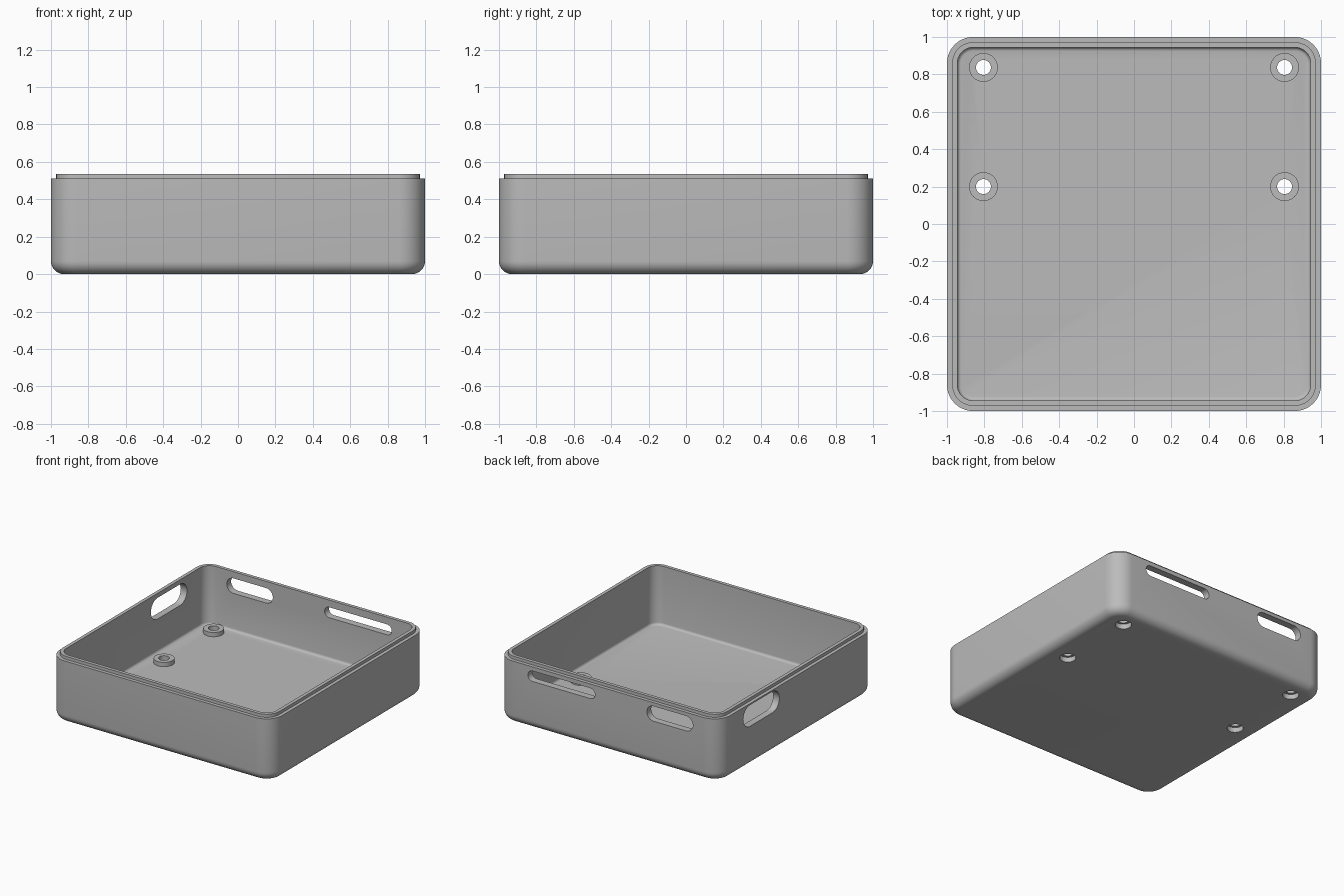
import bpy, bmesh, math
from mathutils import Matrix, Vector

if "Cube" in bpy.data.objects:
    bpy.data.objects.remove(bpy.data.objects["Cube"])

CORNER = 0.86        # centre of the rounded vertical corners
FLOOR, RIM, TOP = 0.055, 0.51, 0.535

grey = bpy.data.materials.new("light grey plastic")
grey.diffuse_color = (0.5, 0.5, 0.5, 1)
grey.use_nodes = True
grey.node_tree.nodes["Principled BSDF"].inputs["Base Color"].default_value = grey.diffuse_color


def make_object(name, bm):
    bmesh.ops.recalc_face_normals(bm, faces=bm.faces)
    mesh = bpy.data.meshes.new(name)
    bm.to_mesh(mesh)
    bm.free()
    mesh.materials.append(grey)
    obj = bpy.data.objects.new(name, mesh)
    bpy.context.collection.objects.link(obj)
    return obj


def loft(name, rings, closed=False):
    """Skin a stack of point loops; cap the ends unless closed."""
    bm = bmesh.new()
    loops = [[bm.verts.new(p) for p in ring] for ring in rings]
    n = len(loops[0])
    pairs = list(zip(loops, loops[1:]))
    if closed:
        pairs.append((loops[-1], loops[0]))
    for a, b in pairs:
        for i in range(n):
            j = (i + 1) % n
            bm.faces.new((a[i], a[j], b[j], b[i]))
    if not closed:
        bm.faces.new(loops[0])
        bm.faces.new(loops[-1])
    return make_object(name, bm)


def rounded_square(inset, z, steps=10):
    r = 0.14 - inset
    pts = []
    for q, (sx, sy) in enumerate(((1, 1), (-1, 1), (-1, -1), (1, -1))):
        for i in range(steps + 1):
            a = math.pi / 2 * (q + i / steps)
            pts.append((sx * CORNER + r * math.cos(a), sy * CORNER + r * math.sin(a), z))
    return pts


def circle(x, y, z, r, n=32):
    return [(x + r * math.cos(2 * math.pi * i / n), y + r * math.sin(2 * math.pi * i / n), z)
            for i in range(n)]


def slot(centre, z, width, height, turn):
    """Stadium-shaped cutter through a wall; turn rotates it about z."""
    r, half = height / 2, (width - height) / 2
    rings = []
    for y in (0.85, 1.1):
        ring = []
        for i in range(26):
            a = math.pi * (i if i < 13 else i - 1) / 12 - math.pi / 2
            side = half if i < 13 else -half
            ring.append((side + centre + r * math.cos(a), y, z + r * math.sin(a)))
        rings.append([Matrix.Rotation(turn, 3, 'Z') @ Vector(p) for p in ring])
    return loft("slot_cutter", rings)


def cut(target, cutter):
    mod = target.modifiers.new("cut", 'BOOLEAN')
    mod.operation, mod.solver, mod.object = 'DIFFERENCE', 'EXACT', cutter
    bpy.context.view_layer.objects.active = target
    bpy.ops.object.modifier_apply(modifier=mod.name)
    bpy.data.objects.remove(cutter, do_unlink=True)


def smooth(obj):
    bpy.ops.object.select_all(action='DESELECT')
    obj.select_set(True)
    bpy.context.view_layer.objects.active = obj
    bpy.ops.object.shade_smooth_by_angle(angle=math.radians(30))


# Tray: outer bottom fillet, wall, stepped lip, inner wall, inner fillet, floor
profile = []
for i in range(9):
    a = math.pi / 2 * i / 8
    profile.append((0.07 - 0.07 * math.sin(a), 0.07 - 0.07 * math.cos(a)))
profile += [(0, RIM), (0.028, RIM), (0.028, TOP), (0.056, TOP)]
for i in range(5):
    a = math.pi / 2 * i / 4
    profile.append((0.076 - 0.02 * math.cos(a), FLOOR + 0.02 - 0.02 * math.sin(a)))
tray = loft("tray", [rounded_square(d, z) for d, z in profile])

# Openings in the back wall and the left wall
cut(tray, slot(0.42, 0.434, 0.604, 0.085, 0))
cut(tray, slot(-0.555, 0.42, 0.415, 0.122, 0))
cut(tray, slot(0.461, 0.412, 0.464, 0.172, math.pi / 2))

# Screw holes with recessed heads, and the ring-shaped standoffs above them
for x in (-0.805, 0.805):
    for y in (0.2, 0.837):
        cut(tray, loft("hole_cutter", [circle(x, y, z, r) for z, r in
                                       ((-0.05, 0.06), (0.04, 0.06), (0.04, 0.04), (0.2, 0.04))]))
        ring = ((FLOOR - 0.005, 0.04), (FLOOR - 0.005, 0.077), (0.09, 0.077), (0.09, 0.04))
        smooth(loft("standoff", [circle(x, y, z, r) for z, r in ring], closed=True))
smooth(tray)
